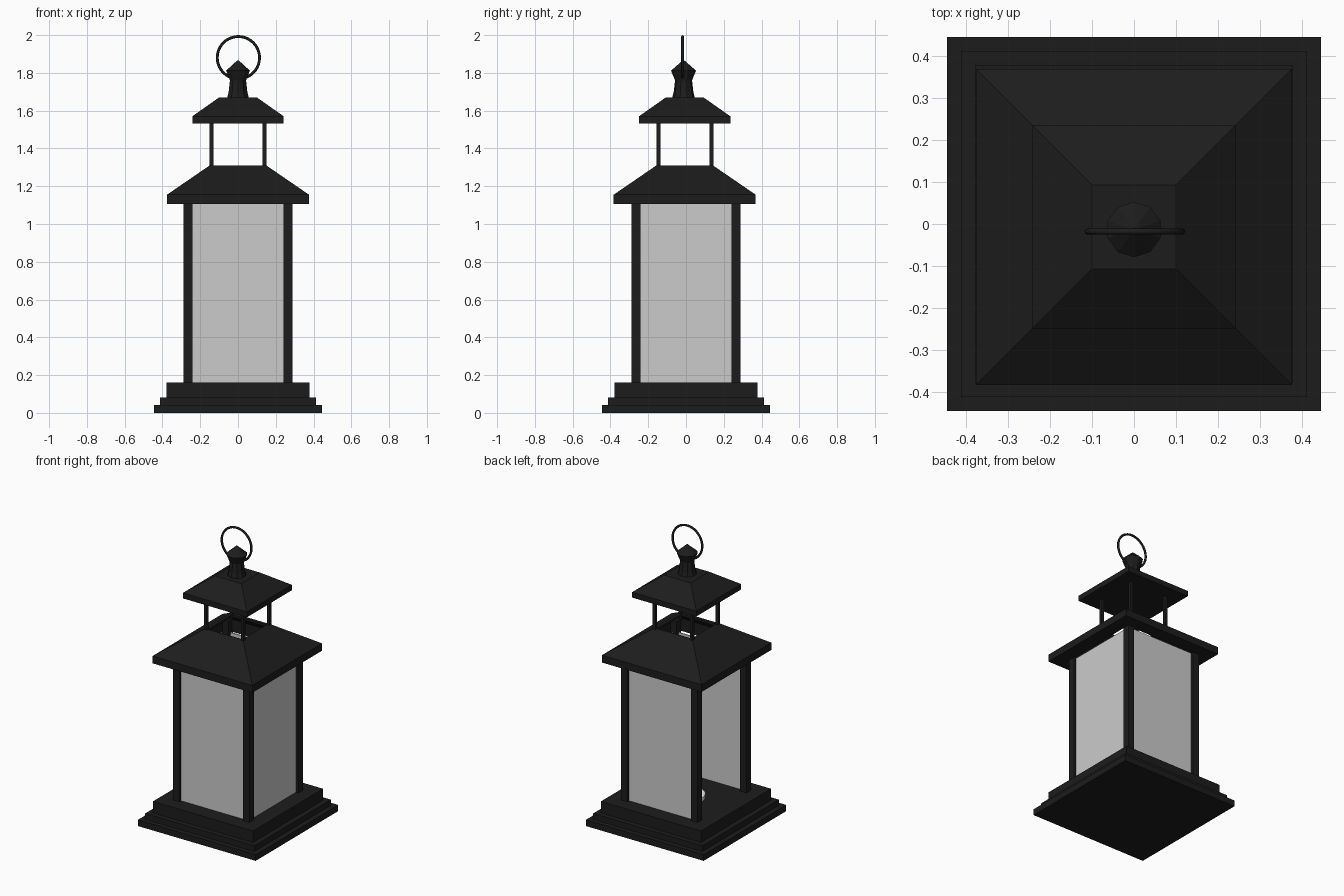
import bpy, bmesh, math

if "Cube" in bpy.data.objects:
    bpy.data.objects.remove(bpy.data.objects["Cube"])


def material(name, rgb):
    m = bpy.data.materials.new(name)
    m.diffuse_color = (*rgb, 1)
    m.use_nodes = True
    m.node_tree.nodes["Principled BSDF"].inputs["Base Color"].default_value = m.diffuse_color
    return m


BLACK = material("black_metal", (0.012, 0.012, 0.012))
WAX = material("wax", (0.85, 0.85, 0.82))


def finish(name, bm, mat=None, smooth=None):
    bmesh.ops.recalc_face_normals(bm, faces=bm.faces)
    me = bpy.data.meshes.new(name)
    bm.to_mesh(me)
    bm.free()
    ob = bpy.data.objects.new(name, me)
    bpy.context.collection.objects.link(ob)
    if mat:
        me.materials.append(mat)
    if smooth:
        bpy.ops.object.select_all(action='DESELECT')
        ob.select_set(True)
        bpy.context.view_layer.objects.active = ob
        bpy.ops.object.shade_smooth_by_angle(angle=math.radians(smooth))
    return ob


def lathe(name, profile, sides, mat, centre=(0, 0), loop=False, smooth=None):
    """Loft (radius, z) rings; four sides use the half width as radius."""
    bm = bmesh.new()
    k = math.sqrt(2) if sides == 4 else 1
    rings = []
    for r, z in profile:
        rings.append([bm.verts.new((
            centre[0] + k * r * math.cos(2 * math.pi * (i + 0.5) / sides),
            centre[1] + k * r * math.sin(2 * math.pi * (i + 0.5) / sides), z))
            for i in range(sides)])
    pairs = list(zip(rings, rings[1:]))
    if loop:
        pairs.append((rings[-1], rings[0]))
    else:
        bm.faces.new(rings[0])
        bm.faces.new(rings[-1])
    for a, b in pairs:
        for i in range(sides):
            j = (i + 1) % sides
            bm.faces.new((a[i], a[j], b[j], b[i]))
    bmesh.ops.remove_doubles(bm, verts=bm.verts, dist=1e-5)
    return finish(name, bm, mat, smooth)


def box(name, lo, hi, mat=None):
    bm = bmesh.new()
    bmesh.ops.create_cube(bm, size=1)
    for v in bm.verts:
        v.co = [(a + b) / 2 + c * (b - a) for a, b, c in zip(lo, hi, v.co)]
    return finish(name, bm, mat)


# Stepped base
lathe("base", [(.445, 0), (.445, .042), (.412, .042), (.412, .082),
               (.378, .082), (.378, .16)], 4, BLACK)

# Corner posts of the body and of the small top vent
for sx, tx in ((-1, "left"), (1, "right")):
    for sy, ty in ((-1, "front"), (1, "back")):
        for part, inner, outer, z0, z1, dy in (
                ("body_post", .24, .288, .16, 1.19, 0),
                ("vent_post", .13, .15, 1.27, 1.54, -.005)):
            xs = sorted((sx * inner, sx * outer))
            ys = sorted((sy * inner + dy, sy * outer + dy))
            box(f"{part}_{ty}_{tx}", (xs[0], ys[0], z0), (xs[1], ys[1], z1), BLACK)

# Panes on three sides; the left side is open
box("pane_front", (-.242, -.270, .158), (.242, -.262, 1.105))
box("pane_back", (-.242, .262, .158), (.242, .270, 1.105))
box("pane_right", (.262, -.242, .158), (.270, .242, 1.105))

# Low candle on the floor
lathe("candle", [(.115, .155), (.115, .185)], 24, WAX, (-.02, .02), smooth=40)

# Hollow main roof with a square opening at the top
lathe("main_roof", [(.376, 1.105), (.376, 1.155), (.15, 1.31), (.13, 1.31),
                    (.13, 1.295), (.285, 1.19), (.285, 1.105)],
      4, BLACK, (0, -.007), loop=True)

# Small upper roof
lathe("upper_roof", [(.242, 1.533), (.242, 1.57), (.1, 1.67)], 4, BLACK, (0, -.007))

# Waisted finial with a pointed cap
lathe("finial", [(.062, 1.66), (.052, 1.70), (.045, 1.76), (.066, 1.812), (0.004, 1.866)],
      10, BLACK, (0, -.013))

# Hanging ring
bpy.ops.mesh.primitive_torus_add(major_radius=.112, minor_radius=.0075,
                                 major_segments=40, minor_segments=8,
                                 location=(0.002, -.018, 1.8805),
                                 rotation=(math.pi / 2, 0, 0))
ring = bpy.context.object
ring.name = "hanging_ring"
ring.data.materials.append(BLACK)
bpy.ops.object.shade_smooth_by_angle(angle=math.radians(50))
